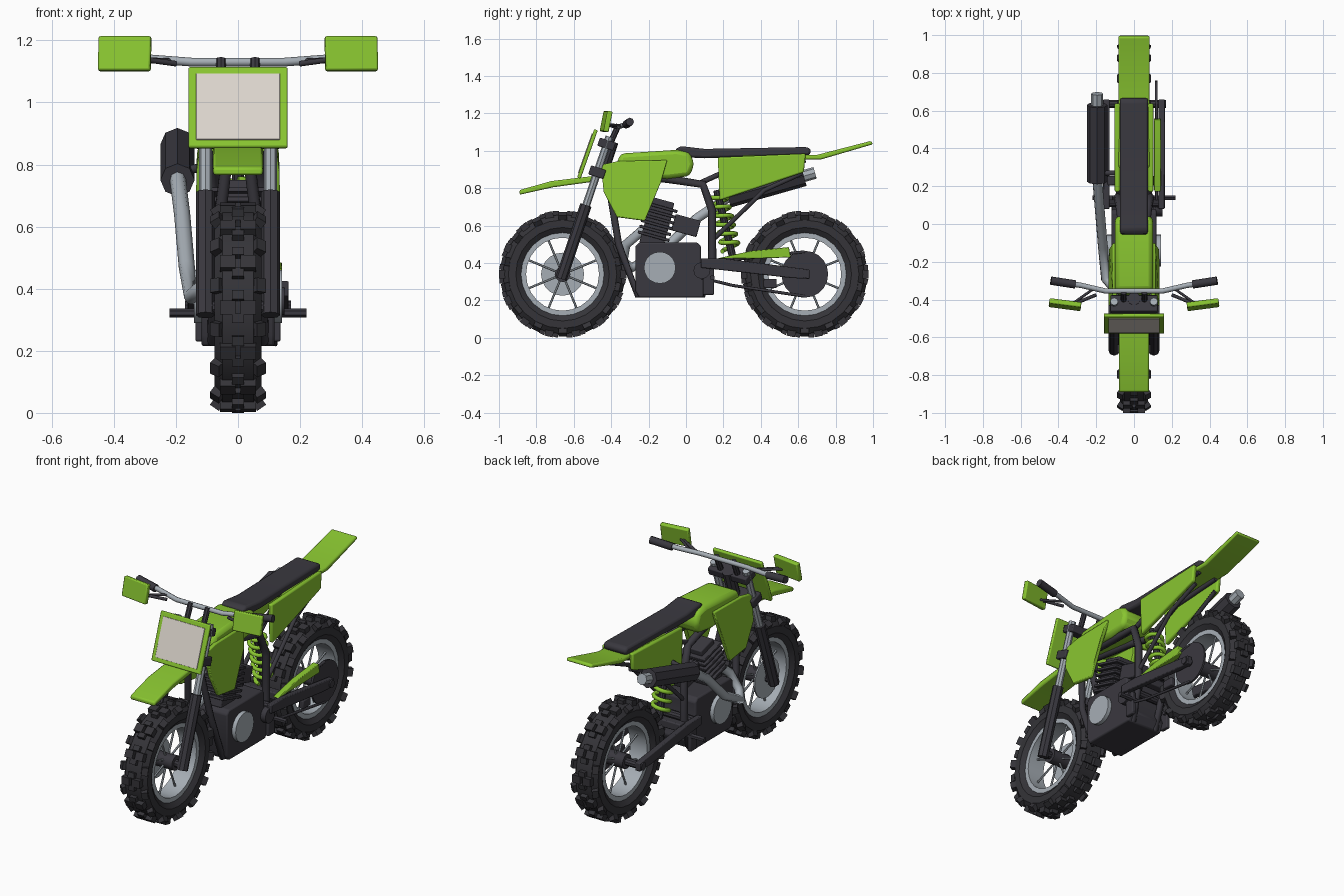
import bpy, bmesh, math
from mathutils import Vector, Matrix

if "Cube" in bpy.data.objects:
    bpy.data.objects.remove(bpy.data.objects["Cube"])


def material(name, rgb):
    m = bpy.data.materials.new(name)
    m.use_nodes = True
    m.diffuse_color = (*rgb, 1)
    m.node_tree.nodes["Principled BSDF"].inputs["Base Color"].default_value = (*rgb, 1)
    return m


GREEN = material("lime green", (0.25, 0.56, 0.03))
DARK = material("charcoal", (0.042, 0.04, 0.05))
RUBBER = material("rubber", (0.035, 0.034, 0.04))
METAL = material("steel grey", (0.38, 0.42, 0.46))
PALE = material("pale plate", (0.72, 0.67, 0.61))


def finish(name, bm, mat, bevel=0, smooth=True):
    bmesh.ops.recalc_face_normals(bm, faces=bm.faces)
    mesh = bpy.data.meshes.new(name)
    bm.to_mesh(mesh)
    bm.free()
    mesh.materials.append(mat)
    ob = bpy.data.objects.new(name, mesh)
    bpy.context.collection.objects.link(ob)
    if bevel:
        mod = ob.modifiers.new("soft edges", "BEVEL")
        mod.width, mod.segments = bevel, 2
    if smooth:
        bpy.ops.object.select_all(action="DESELECT")
        ob.select_set(True)
        bpy.context.view_layer.objects.active = ob
        bpy.ops.object.shade_smooth_by_angle(angle=math.radians(35))
    return ob


def box(name, loc, size, mat, rot=(0, 0, 0), bevel=0.006):
    bm = bmesh.new()
    bmesh.ops.create_cube(bm, size=1, matrix=Matrix.Diagonal((*size, 1)))
    ob = finish(name, bm, mat, bevel)
    ob.location, ob.rotation_euler = loc, rot
    return ob


def rod(name, a, b, r, mat, sides=10, r2=None):
    """Straight cylinder from a to b."""
    a, b = Vector(a), Vector(b)
    bm = bmesh.new()
    turn = (b - a).to_track_quat("Z", "Y").to_matrix().to_4x4()
    bmesh.ops.create_cone(bm, cap_ends=True, segments=sides, radius1=r, radius2=r2 or r,
                          depth=(b - a).length, matrix=Matrix.Translation((a + b) / 2) @ turn)
    return finish(name, bm, mat)


def tube(name, points, r, mat):
    """Bent pipe through the points."""
    cu = bpy.data.curves.new(name, "CURVE")
    cu.dimensions, cu.bevel_depth, cu.bevel_resolution, cu.use_fill_caps = "3D", r, 2, True
    sp = cu.splines.new("POLY")
    sp.points.add(len(points) - 1)
    for p, co in zip(sp.points, points):
        p.co = (*co, 1)
    cu.materials.append(mat)
    ob = bpy.data.objects.new(name, cu)
    bpy.context.collection.objects.link(ob)
    return ob


def slab(name, outline, x0, x1, mat, bevel=0.008, bulge=None):
    """Side outline in (y, z) extruded from x0 to x1; bulge(y, z) shifts x."""
    bm = bmesh.new()
    f = bm.faces.new([bm.verts.new((x0, y, z)) for y, z in outline])
    new = bmesh.ops.extrude_face_region(bm, geom=[f])["geom"]
    bmesh.ops.translate(bm, vec=(x1 - x0, 0, 0), verts=[v for v in new if isinstance(v, bmesh.types.BMVert)])
    if bulge:
        for v in bm.verts:
            v.co.x += bulge(v.co.y, v.co.z)
    return finish(name, bm, mat, bevel)


def ring(name, profile, y, z, mat, n=24):
    """Closed (x, radius) profile turned around a wheel axis."""
    bm = bmesh.new()
    loops = []
    for i in range(n):
        a = math.tau * i / n
        loops.append([bm.verts.new((x, y + r * math.cos(a), z + r * math.sin(a))) for x, r in profile])
    k = len(profile)
    for i in range(n):
        p, q = loops[i], loops[(i + 1) % n]
        for j in range(k):
            bm.faces.new((p[j], p[(j + 1) % k], q[(j + 1) % k], q[j]))
    return finish(name, bm, mat)


def wheel(tag, y, z=0.34):
    half = [(0.05, 0.215), (0.075, 0.25), (0.075, 0.29), (0.05, 0.32)]
    ring(tag + "_tyre", half + [(-x, r) for x, r in reversed(half)], y, z, RUBBER)
    ring(tag + "_rim", [(-0.055, 0.195), (0.055, 0.195), (0.055, 0.222), (-0.055, 0.222)], y, z, METAL)
    # tread blocks: centre pairs staggered with shoulder blocks
    bm = bmesh.new()
    for i in range(28):
        turn = Matrix.Translation((0, y, z)) @ Matrix.Rotation(math.tau * i / 28, 4, "X")
        for s in (-1, 1):
            if i % 2:
                place = Matrix.Translation((s * 0.033, 0, -0.324)) @ Matrix.Diagonal((0.05, 0.045, 0.034, 1))
            else:
                place = (Matrix.Translation((s * 0.062, 0, -0.303)) @ Matrix.Rotation(-s * 0.6, 4, "Y")
                         @ Matrix.Diagonal((0.035, 0.045, 0.05, 1)))
            bmesh.ops.create_cube(bm, size=1, matrix=turn @ place)
        bmesh.ops.create_cube(bm, size=1, matrix=turn @ Matrix.Translation((0, 0.035, -0.322))
                              @ Matrix.Diagonal((0.04, 0.03, 0.03, 1)))
    finish(tag + "_tread", bm, RUBBER, smooth=False)
    for i in range(8):
        a = math.tau * (i + 0.5) / 8
        c, s = math.cos(a), math.sin(a)
        rod(f"{tag}_spoke", (0, y + 0.03 * c, z + 0.03 * s), (0, y + 0.2 * c, z + 0.2 * s), 0.006, METAL, 6)
    rod(tag + "_hub", (-0.06, y, z), (0.06, y, z), 0.042, DARK, 12)


FRONT, REAR, AXLE = -0.66, 0.635, 0.34
wheel("front", FRONT)
wheel("rear", REAR)
rod("front_axle", (-0.11, FRONT, AXLE), (0.11, FRONT, AXLE), 0.022, DARK)
rod("rear_axle", (-0.17, REAR, AXLE), (0.17, REAR, AXLE), 0.022, DARK)
rod("brake_disc", (-0.066, FRONT, AXLE), (-0.058, FRONT, AXLE), 0.115, METAL, 20)
rod("rear_sprocket", (0.112, REAR, AXLE), (0.124, REAR, AXLE), 0.125, DARK, 20)

# parts mirrored on both sides
for s in (-1, 1):
    rod("fork_lower", (s * 0.105, -0.668, 0.315), (s * 0.105, -0.535, 0.71), 0.031, DARK, 8)
    rod("fork_upper", (s * 0.105, -0.54, 0.69), (s * 0.105, -0.41, 1.075), 0.021, METAL, 8)
    tube("grip", [(s * 0.31, -0.32, 1.14), (s * 0.44, -0.30, 1.155)], 0.022, DARK)
    tube("lever", [(s * 0.2, -0.375, 1.125), (s * 0.31, -0.42, 1.14)], 0.009, DARK)
    tube("guard_stay", [(s * 0.21, -0.34, 1.135), (s * 0.33, -0.425, 1.14)], 0.007, DARK)
    box("hand_guard", (s * 0.365, -0.427, 1.157), (0.17, 0.028, 0.112), GREEN, (-0.2, 0, s * 0.13))
    rod("bar_mount", (s * 0.055, -0.4, 1.05), (s * 0.055, -0.36, 1.14), 0.016, DARK, 8)
    slab("tank_shroud", [(-0.455, 0.925), (-0.36, 0.945), (-0.1, 0.95), (-0.135, 0.83), (-0.22, 0.625),
                         (-0.37, 0.645), (-0.44, 0.78)], s * 0.095, s * 0.118, GREEN, 0.006,
         lambda y, z: s * (0.018 if z < 0.9 else -0.005))
    slab("side_panel", [(0.17, 0.965), (0.64, 0.985), (0.63, 0.885), (0.18, 0.735)],
         s * 0.075, s * 0.102, GREEN)
    tube("frame_cradle", [(s * 0.03, -0.42, 0.86), (s * 0.075, -0.36, 0.5), (s * 0.08, -0.26, 0.23),
                          (s * 0.08, 0.09, 0.23), (s * 0.085, 0.14, 0.42)], 0.019, DARK)
    tube("frame_spine", [(s * 0.03, -0.42, 0.88), (s * 0.05, -0.1, 0.85), (s * 0.075, 0.09, 0.82),
                         (s * 0.085, 0.14, 0.68), (s * 0.085, 0.14, 0.4)], 0.022, DARK)
    tube("subframe_rail", [(s * 0.06, 0.08, 0.83), (s * 0.06, 0.3, 0.93), (s * 0.06, 0.64, 0.95)], 0.014, DARK)
    tube("subframe_strut", [(s * 0.085, 0.14, 0.52), (s * 0.08, 0.42, 0.79), (s * 0.07, 0.62, 0.88)], 0.012, DARK)
    slab("swingarm", [(0.08, 0.425), (0.2, 0.425), (0.66, 0.365), (0.66, 0.315), (0.56, 0.32), (0.08, 0.375)],
         s * 0.13, s * 0.163, DARK, 0.005)
    rod("foot_peg", (s * 0.1, 0.14, 0.322), (s * 0.22, 0.14, 0.322), 0.014, DARK, 6)
    box("peg_bracket", (s * 0.125, 0.12, 0.3), (0.025, 0.06, 0.14), DARK)
    rod("engine_cover", (s * 0.11, -0.14, 0.375), (s * 0.142, -0.14, 0.375), 0.085, METAL, 20)
rod("swingarm_pivot", (-0.16, 0.11, 0.4), (0.16, 0.11, 0.4), 0.022, DARK)
box("swingarm_bridge", (0, 0.23, 0.41), (0.28, 0.05, 0.045), DARK)

# steering
box("lower_clamp", (0, -0.475, 0.885), (0.27, 0.085, 0.05), DARK, (-0.32, 0, 0))
box("upper_clamp", (0, -0.425, 1.035), (0.25, 0.09, 0.045), DARK, (-0.32, 0, 0))
rod("steering_head", (0, -0.46, 0.86), (0, -0.395, 1.05), 0.035, DARK)
tube("handlebar", [(-0.43, -0.30, 1.153), (-0.28, -0.325, 1.14), (-0.15, -0.355, 1.13), (0.15, -0.355, 1.13),
                   (0.28, -0.325, 1.14), (0.43, -0.30, 1.153)], 0.014, METAL)
box("number_plate", (0, -0.527, 0.983), (0.32, 0.02, 0.275), GREEN, (-0.34, 0, 0))
box("number_plate_face", (0, -0.537, 0.986), (0.27, 0.008, 0.225), PALE, (-0.34, 0, 0), 0.001)

# bodywork
slab("front_fender", [(-0.89, 0.765), (-0.89, 0.79), (-0.72, 0.838), (-0.47, 0.868), (-0.47, 0.838), (-0.71, 0.805)],
     -0.08, 0.08, GREEN)
slab("rear_fender", [(0.3, 0.95), (0.3, 0.975), (0.7, 0.978), (0.99, 1.053), (1.0, 1.035), (0.72, 0.953)],
     -0.083, 0.083, GREEN)
slab("fuel_tank", [(-0.38, 0.91), (-0.35, 0.985), (-0.05, 1.005), (0.02, 0.99), (0.045, 0.93), (0.02, 0.865),
                   (-0.1, 0.85), (-0.36, 0.87)], -0.1, 0.1, GREEN, 0.03)
slab("seat", [(-0.06, 1.005), (-0.03, 1.025), (0.1, 1.01), (0.65, 1.02), (0.67, 1.005), (0.66, 0.975),
              (0.1, 0.96), (0.0, 0.965)], -0.075, 0.075, DARK, 0.014)

# engine
slab("crankcase", [(-0.27, 0.25), (-0.25, 0.215), (0.09, 0.215), (0.115, 0.27), (0.08, 0.36), (0.08, 0.49),
                   (0.06, 0.51), (-0.25, 0.51), (-0.27, 0.49)], -0.118, 0.118, DARK)
rod("drive_sprocket_cover", (0.1, 0.085, 0.36), (0.15, 0.085, 0.36), 0.045, DARK, 12)
TILT = -0.27
up = Vector((0, math.sin(-TILT) , math.cos(TILT)))
base = Vector((0, -0.185, 0.5))
box("cylinder", base + up * 0.1, (0.13, 0.13, 0.22), DARK, (TILT, 0, 0))
for i in range(6):
    box("cooling_fin", base + up * (0.045 + 0.032 * i), (0.17, 0.175, 0.016), DARK, (TILT, 0, 0), 0.003)
box("cylinder_head", base + up * 0.225, (0.11, 0.12, 0.04), DARK, (TILT, 0, 0))
box("carburettor", (0, 0.0, 0.6), (0.09, 0.14, 0.09), DARK, (TILT, 0, 0))

# exhaust on the right
tube("exhaust_pipe", [(-0.04, -0.22, 0.585), (-0.06, -0.32, 0.5), (-0.11, -0.335, 0.41), (-0.15, -0.29, 0.375),
                      (-0.165, -0.12, 0.47), (-0.18, 0.06, 0.64), (-0.195, 0.24, 0.76)], 0.026, METAL)
rod("muffler", (-0.195, 0.225, 0.75), (-0.195, 0.63, 0.865), 0.055, DARK, 8)
rod("muffler_tip", (-0.195, 0.62, 0.862), (-0.195, 0.69, 0.882), 0.032, METAL, 8)
tube("muffler_bracket", [(-0.19, 0.27, 0.775), (-0.08, 0.27, 0.8)], 0.014, DARK)

# rear shock with coil spring
top, bottom = Vector((0, 0.165, 0.79)), Vector((0, 0.25, 0.43))
rod("shock_body", top, bottom, 0.02, DARK)
axis = (bottom - top).normalized()
side = axis.cross(Vector((1, 0, 0)))
coil = []
for i in range(73):
    a = math.tau * i / 12
    coil.append(top.lerp(bottom, 0.08 + 0.8 * i / 72) + 0.046 * (side * math.cos(a) + Vector((math.sin(a), 0, 0))))
tube("shock_spring", coil, 0.012, GREEN)

# chain and its guard on the left
slab("chain_guard", [(0.17, 0.425), (0.35, 0.465), (0.55, 0.485), (0.56, 0.43), (0.4, 0.425)], 0.105, 0.142, GREEN, 0.004)
tube("chain_top", [(0.12, 0.085, 0.4), (0.12, REAR, 0.46)], 0.008, DARK)
tube("chain_bottom", [(0.12, 0.085, 0.32), (0.12, 0.25, 0.28), (0.12, REAR, 0.222)], 0.008, DARK)
box("chain_guide", (0.12, 0.45, 0.29), (0.03, 0.07, 0.05), DARK)
